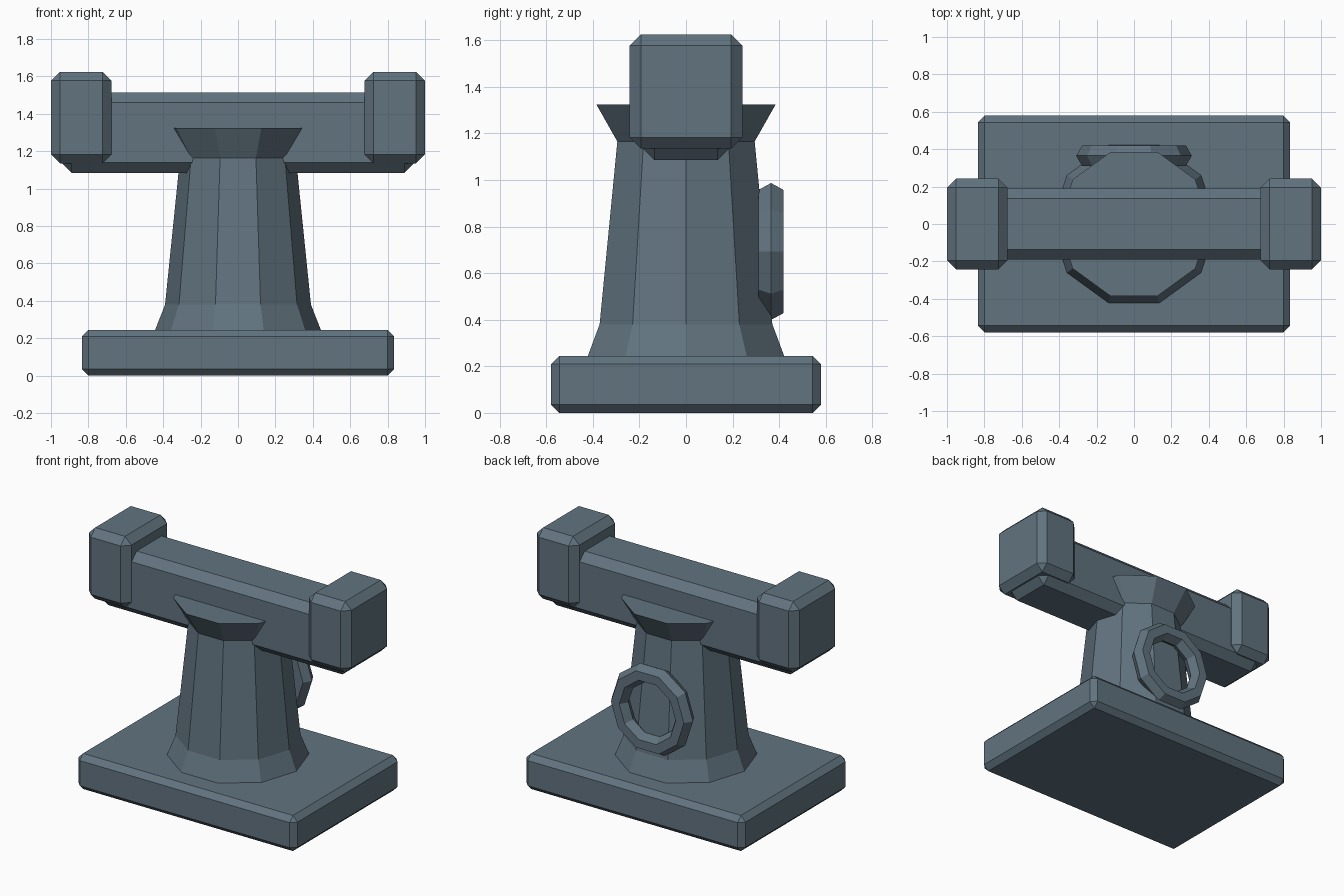
import bpy, bmesh, math

if "Cube" in bpy.data.objects:
    bpy.data.objects.remove(bpy.data.objects["Cube"])

steel = bpy.data.materials.new("slate_grey")
steel.diffuse_color = (0.12, 0.172, 0.212, 1)
steel.use_nodes = True
steel.node_tree.nodes["Principled BSDF"].inputs["Base Color"].default_value = steel.diffuse_color


def finish(bm, name):
    bmesh.ops.recalc_face_normals(bm, faces=bm.faces)
    me = bpy.data.meshes.new(name)
    bm.to_mesh(me)
    bm.free()
    me.materials.append(steel)
    ob = bpy.data.objects.new(name, me)
    bpy.context.collection.objects.link(ob)
    return ob


def chamfered_box(name, lo, hi, chamfer):
    bm = bmesh.new()
    bmesh.ops.create_cube(bm, size=1)
    for v in bm.verts:
        v.co = [(a + b) / 2 + c * (b - a) for a, b, c in zip(lo, hi, v.co)]
    bmesh.ops.bevel(bm, geom=bm.edges[:], offset=chamfer, segments=1,
                    affect='EDGES', profile=0.5)
    return finish(bm, name)


# Base slab
chamfered_box("base", (-0.835, -0.58, 0), (0.835, 0.58, 0.245), 0.036)

# Ten-sided column with flared foot and collar
SIDES = 10
bm = bmesh.new()
rings = []
for r, z in [(0.445, 0.24), (0.39, 0.38), (0.31, 1.165), (0.405, 1.325)]:
    rings.append([bm.verts.new((r * math.cos(math.tau * i / SIDES),
                                r * math.sin(math.tau * i / SIDES), z))
                  for i in range(SIDES)])
for a, b in zip(rings, rings[1:]):
    for i in range(SIDES):
        j = (i + 1) % SIDES
        bm.faces.new((a[i], a[j], b[j], b[i]))
bm.faces.new(rings[0][::-1])
bm.faces.new(rings[-1])
finish(bm, "column")

# Cross beam and its end blocks
chamfered_box("beam", (-0.945, -0.19, 1.085), (0.945, 0.19, 1.515), 0.054)
for side, x0, x1 in (("left", -1.0, -0.677), ("right", 0.677, 1.0)):
    chamfered_box(side + "_end_block", (x0, -0.242, 1.135), (x1, 0.242, 1.625), 0.048)

# Ring on the back of the column
bpy.ops.mesh.primitive_torus_add(major_segments=10, minor_segments=6,
                                 major_radius=0.246, minor_radius=0.063,
                                 location=(0, 0.365, 0.693),
                                 rotation=(math.pi / 2, 0, 0))
ring = bpy.context.object
ring.name = "back_ring"
ring.data.materials.append(steel)
for p in ring.data.polygons:
    p.use_smooth = False
